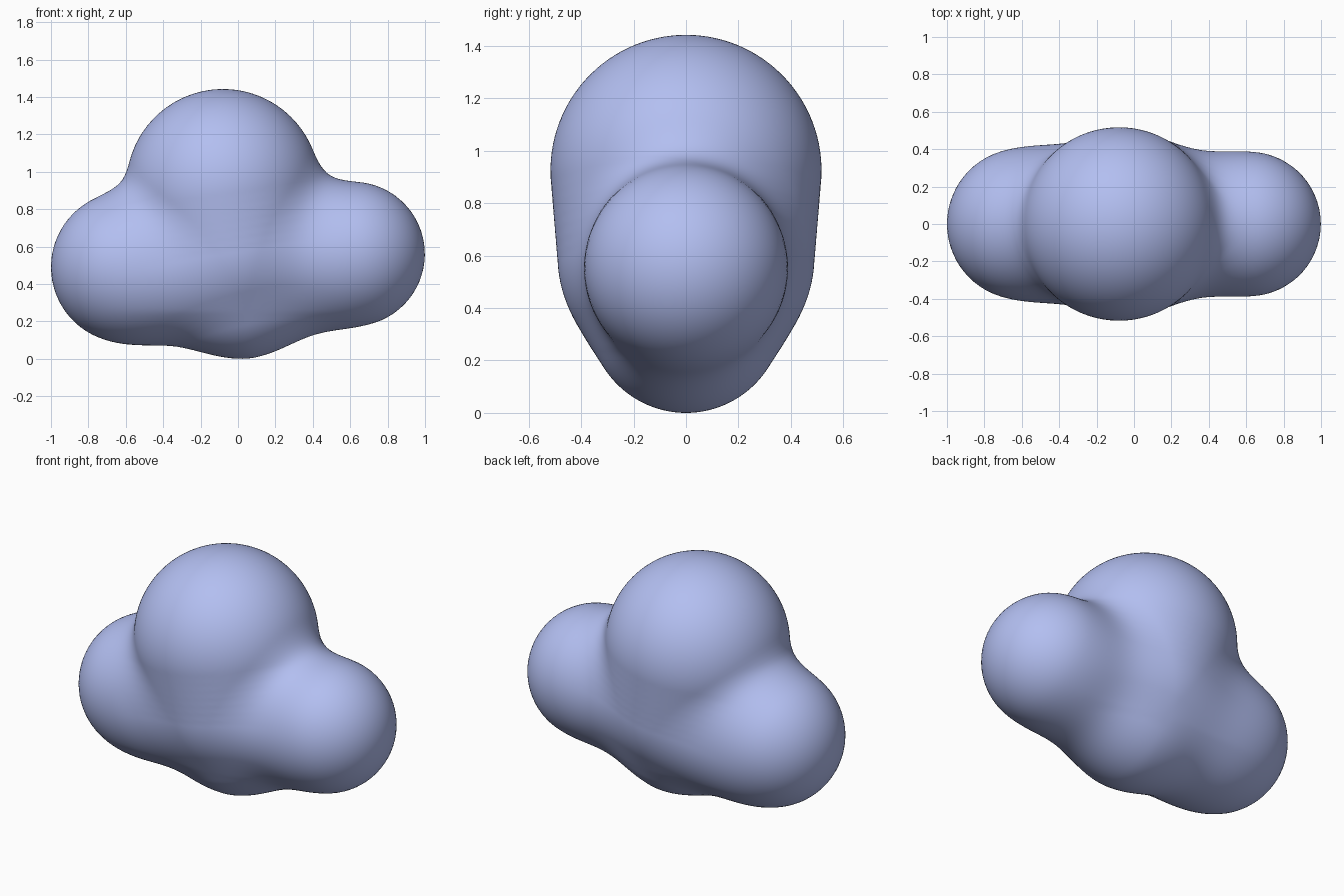
import bpy, bmesh, math
from mathutils import Vector

if "Cube" in bpy.data.objects:
    bpy.data.objects.remove(bpy.data.objects["Cube"])

# Blended balls as (x, z, radius); all lie on the y = 0 plane
TOP, MID, BOTTOM = (-0.08, 0.925, 0.517), (-0.03, 0.60, 0.49), (0.02, 0.37, 0.37)
LEFT, RIGHT = (-0.595, 0.49, 0.405), (0.613, 0.56, 0.386)
STEPS = 7


def lerp(a, b, t):
    return tuple(p + (q - p) * t for p, q in zip(a, b))


# Tapering central body: a chain of balls from top to bottom
BODY = [lerp(TOP, MID, i / STEPS) for i in range(STEPS)]
BODY += [lerp(MID, BOTTOM, i / STEPS) for i in range(STEPS + 1)]


def ball(p, b):
    return math.sqrt((p.x - b[0]) ** 2 + p.y ** 2 + (p.z - b[1]) ** 2) - b[2]


def blend(a, b, k):
    h = max(k - abs(a - b), 0.0) / k
    return min(a, b) - h * h * k / 4


def field(p):
    # Softer blend low down, tighter creases near the top
    t = min(max((p.z - 0.25) / 0.7, 0.0), 1.0)
    d = min(ball(p, b) for b in BODY)
    d = blend(d, ball(p, LEFT), 0.38 - 0.22 * t)
    return blend(d, ball(p, RIGHT), 0.36 - 0.14 * t)


# Project a fine sphere onto the blended surface
centre = Vector((0, 0, 0.55))
bm = bmesh.new()
bmesh.ops.create_icosphere(bm, subdivisions=6, radius=1)
for v in bm.verts:
    ray = v.co.normalized()
    near, far = 0.2, 1.4
    for _ in range(16):
        m = (near + far) / 2
        if field(centre + ray * m) < 0:
            near = m
        else:
            far = m
    v.co = centre + ray * near
for f in bm.faces:
    f.smooth = True

mesh = bpy.data.meshes.new("cloud_body")
bm.to_mesh(mesh)
bm.free()
body = bpy.data.objects.new("cloud_body", mesh)
bpy.context.collection.objects.link(body)

# Soft periwinkle colour
mat = bpy.data.materials.new("periwinkle")
mat.diffuse_color = (0.45, 0.52, 0.88, 1)
mat.use_nodes = True
mat.node_tree.nodes["Principled BSDF"].inputs["Base Color"].default_value = mat.diffuse_color
mesh.materials.append(mat)
